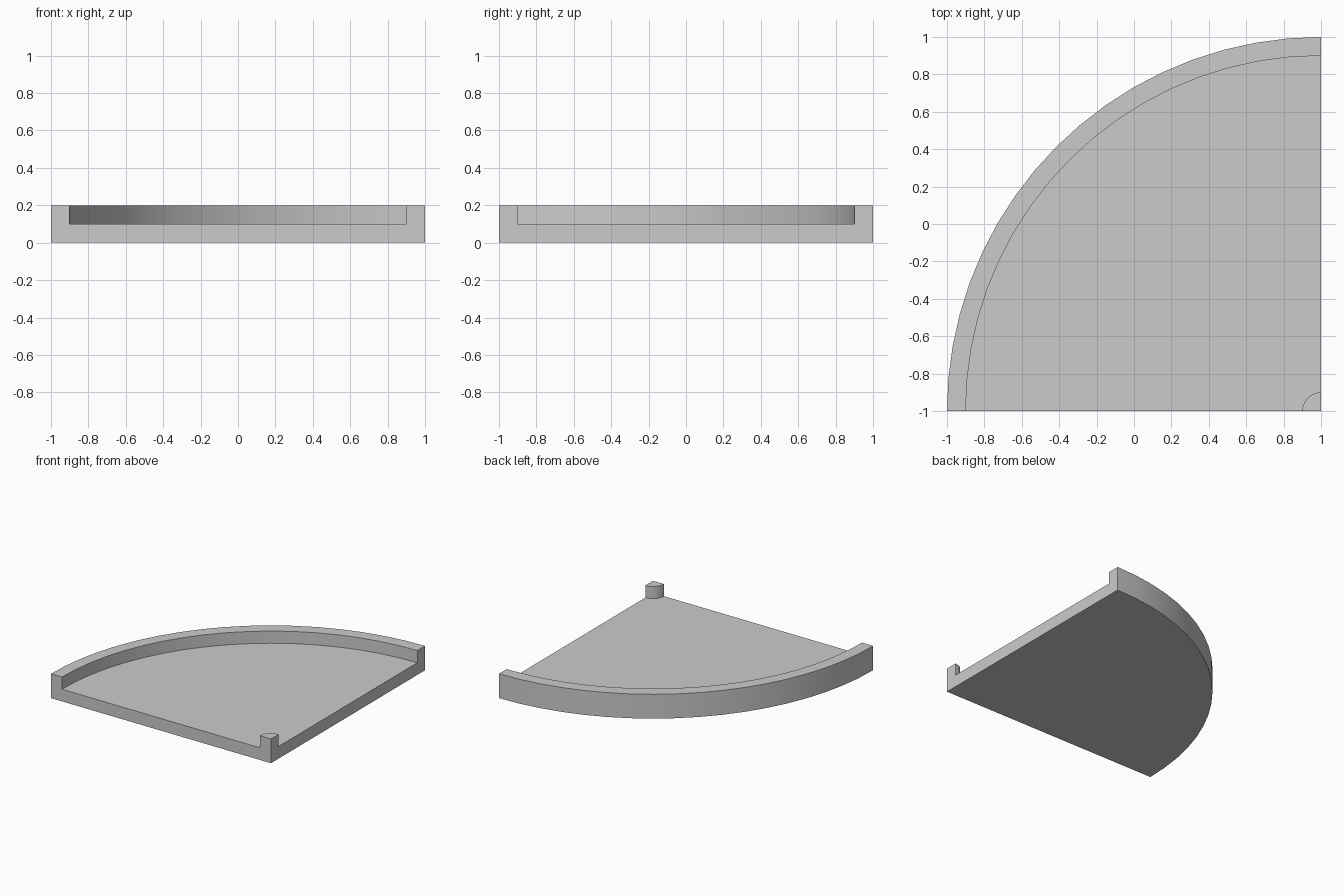
import bpy
import bmesh
from math import radians
from mathutils import Vector

cube = bpy.data.objects.get("Cube")
if cube:
    bpy.data.objects.remove(cube, do_unlink=True)

# Overall dimensions
RADIUS, WALL, FLOOR, HEIGHT = 2.0, 0.1, 0.1, 0.2
SEGMENTS = 18
CORNER = Vector((1, -1, 0))

grey = bpy.data.materials.new("light_grey")
grey.use_nodes = True
colour = (0.6, 0.6, 0.6, 1)
grey.diffuse_color = colour
grey.node_tree.nodes["Principled BSDF"].inputs["Base Color"].default_value = colour

# Cross-section from the axis outward: floor, rim wall, corner post
section = [(0, 0), (RADIUS, 0), (RADIUS, HEIGHT), (RADIUS - WALL, HEIGHT),
           (RADIUS - WALL, FLOOR), (WALL, FLOOR), (WALL, HEIGHT), (0, HEIGHT)]

# Sweep the section a quarter turn about the corner, closed at both ends
bm = bmesh.new()
start = bm.faces.new([bm.verts.new(CORNER + Vector((-r, 0, z))) for r, z in section])
end = bmesh.ops.duplicate(bm, geom=[start] + start.edges[:] + start.verts[:])
sweep_edges = start.edges[:]
swept = bmesh.ops.spin(bm, geom=sweep_edges, cent=CORNER, axis=(0, 0, -1),
                       angle=radians(90), steps=SEGMENTS)
cap_verts = [g for g in end["geom"] if isinstance(g, bmesh.types.BMVert)]
for v in cap_verts:
    offset = v.co - CORNER
    v.co = CORNER + Vector((offset.y, -offset.x, offset.z))
bmesh.ops.remove_doubles(bm, verts=bm.verts[:], dist=0.0001)
bmesh.ops.dissolve_degenerate(bm, edges=bm.edges[:], dist=0.0001)
bmesh.ops.recalc_face_normals(bm, faces=bm.faces[:])

mesh = bpy.data.meshes.new("quarter_round_tray")
bm.to_mesh(mesh)
bm.free()
mesh.materials.append(grey)
tray = bpy.data.objects.new("quarter_round_tray", mesh)
bpy.context.collection.objects.link(tray)

# Smooth curved walls with crisp rims
bpy.ops.object.select_all(action="DESELECT")
tray.select_set(True)
bpy.context.view_layer.objects.active = tray
bpy.ops.object.shade_smooth_by_angle(angle=radians(30))
